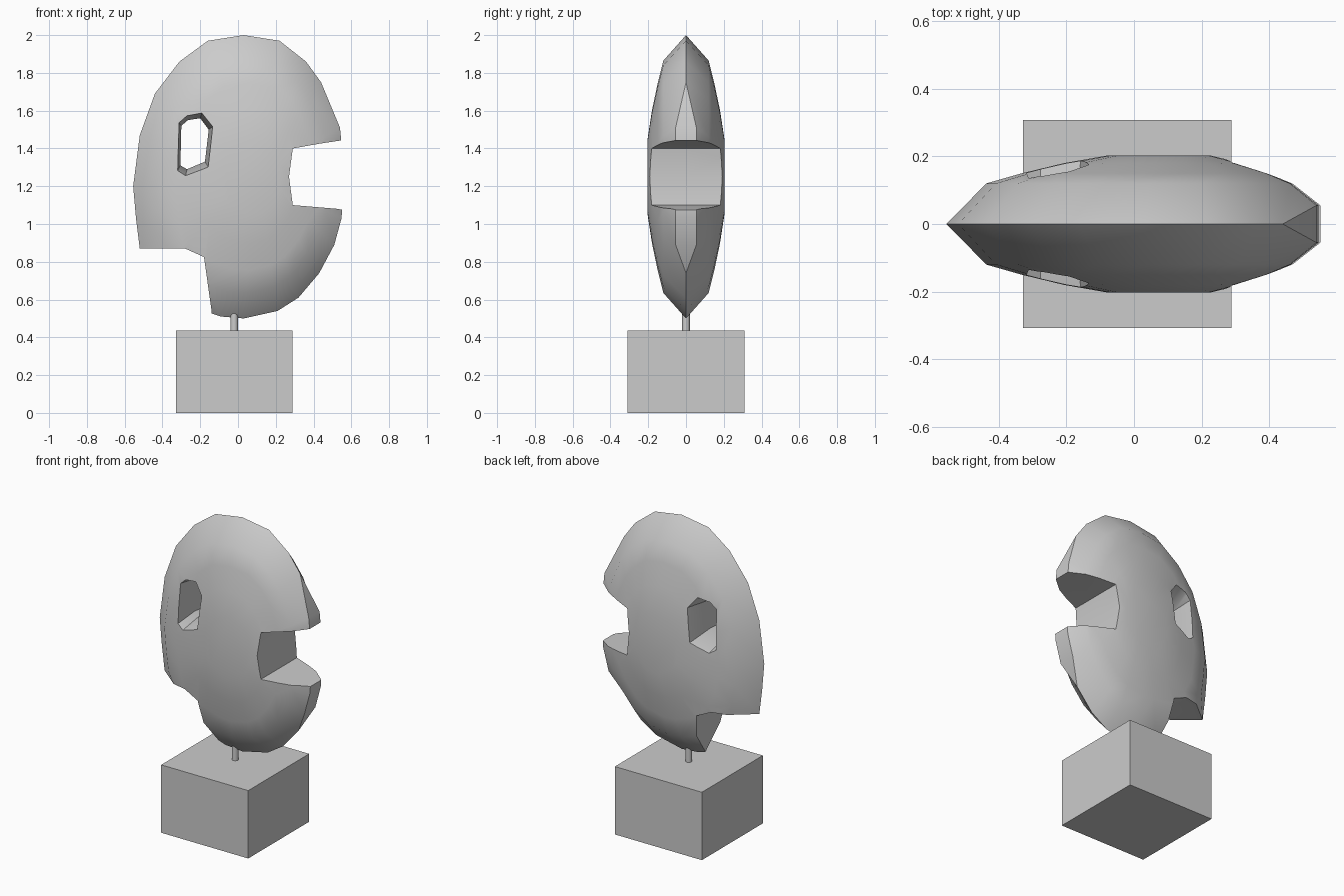
import bpy, bmesh, math

if "Cube" in bpy.data.objects:
    bpy.data.objects.remove(bpy.data.objects["Cube"])


def add_object(name, bm):
    bmesh.ops.recalc_face_normals(bm, faces=bm.faces)
    mesh = bpy.data.meshes.new(name)
    bm.to_mesh(mesh)
    bm.free()
    obj = bpy.data.objects.new(name, mesh)
    bpy.context.collection.objects.link(obj)
    return obj


def loft(bm, rings):
    n = len(rings[0])
    vs = [[bm.verts.new(p) for p in r] for r in rings]
    for a, b in zip(vs, vs[1:]):
        for i in range(n):
            j = (i + 1) % n
            bm.faces.new((a[i], a[j], b[j], b[i]))
    return vs


# Cutter prism along y, optionally flared towards both ends
def cutter(name, pts, flare=1.0):
    cx = sum(p[0] for p in pts) / len(pts)
    cz = sum(p[1] for p in pts) / len(pts)
    bm = bmesh.new()
    rings = []
    for y, s in ((-0.35, flare), (0, 1), (0.35, flare)):
        rings.append([(cx + (x - cx) * s, y, cz + (z - cz) * s) for x, z in pts])
    vs = loft(bm, rings)
    bm.faces.new(vs[0])
    bm.faces.new(vs[-1])
    obj = add_object(name, bm)
    obj.hide_render = True
    return obj


# Lens-shaped head: oval outline swept inward over a domed section
outline = [(0.03, 2.0), (0.22, 1.97), (0.36, 1.86), (0.44, 1.75), (0.54, 1.51),
           (0.565, 1.25), (0.548, 1.03), (0.51, 0.89), (0.43, 0.74), (0.32, 0.61),
           (0.21, 0.54), (0.03, 0.50), (-0.09, 0.51), (-0.30, 0.58), (-0.44, 0.72),
           (-0.52, 0.87), (-0.54, 1.03), (-0.555, 1.2), (-0.52, 1.47),
           (-0.44, 1.69), (-0.31, 1.86), (-0.16, 1.97)]
section = [(1.0, 0.0), (0.82, 0.12), (0.66, 0.15), (0.47, 0.18), (0.27, 0.203)]
CX, CZ = 0.10, 1.25


def ring(scale, y, side):
    pts = []
    for x, z in outline:
        t = 0.055 if (scale == 1.0 and x > 0.5) else y
        pts.append((CX + (x - CX) * scale, side * t, CZ + (z - CZ) * scale))
    return pts


bm = bmesh.new()
front = [ring(s, y, -1) for s, y in section]
back = [ring(s, y, 1) for s, y in section]
vs = loft(bm, front[::-1] + back)
bm.faces.new(vs[0])
bm.faces.new(vs[-1])
bmesh.ops.remove_doubles(bm, verts=bm.verts, dist=0.0005)
head = add_object("abstract_head", bm)

# Mouth notch, lower back step and eye opening
cutters = [
    cutter("notch_cutter", [(0.29, 1.40), (0.27, 1.25), (0.29, 1.10), (0.53, 1.08),
                            (0.75, 1.03), (0.75, 1.48), (0.53, 1.44), (0.43, 1.425)]),
    cutter("step_cutter", [(-0.75, 0.87), (-0.28, 0.87), (-0.18, 0.825),
                           (-0.14, 0.54), (-0.13, 0.35), (-0.75, 0.35)]),
    cutter("hole_cutter", [(-0.30, 1.52), (-0.265, 1.55), (-0.20, 1.56), (-0.155, 1.50),
                           (-0.175, 1.33), (-0.27, 1.29), (-0.305, 1.31)], 1.5),
]
bpy.context.view_layer.objects.active = head
head.select_set(True)
for c in cutters:
    mod = head.modifiers.new(c.name, 'BOOLEAN')
    mod.operation = 'DIFFERENCE'
    mod.solver = 'EXACT'
    mod.object = c
    bpy.ops.object.modifier_apply(modifier=mod.name)
    bpy.data.objects.remove(c, do_unlink=True)
bpy.ops.object.shade_smooth_by_angle(angle=math.radians(40))

# Support pin
bpy.ops.mesh.primitive_cylinder_add(vertices=16, radius=0.02, depth=0.11,
                                    location=(-0.02, 0, 0.48))
bpy.context.object.name = "support_pin"
bpy.ops.object.shade_smooth_by_angle(angle=math.radians(40))

# Plinth block
bpy.ops.mesh.primitive_cube_add(size=1, location=(-0.02, 0, 0.2175))
plinth = bpy.context.object
plinth.name = "plinth"
plinth.scale = (0.617, 0.617, 0.435)
